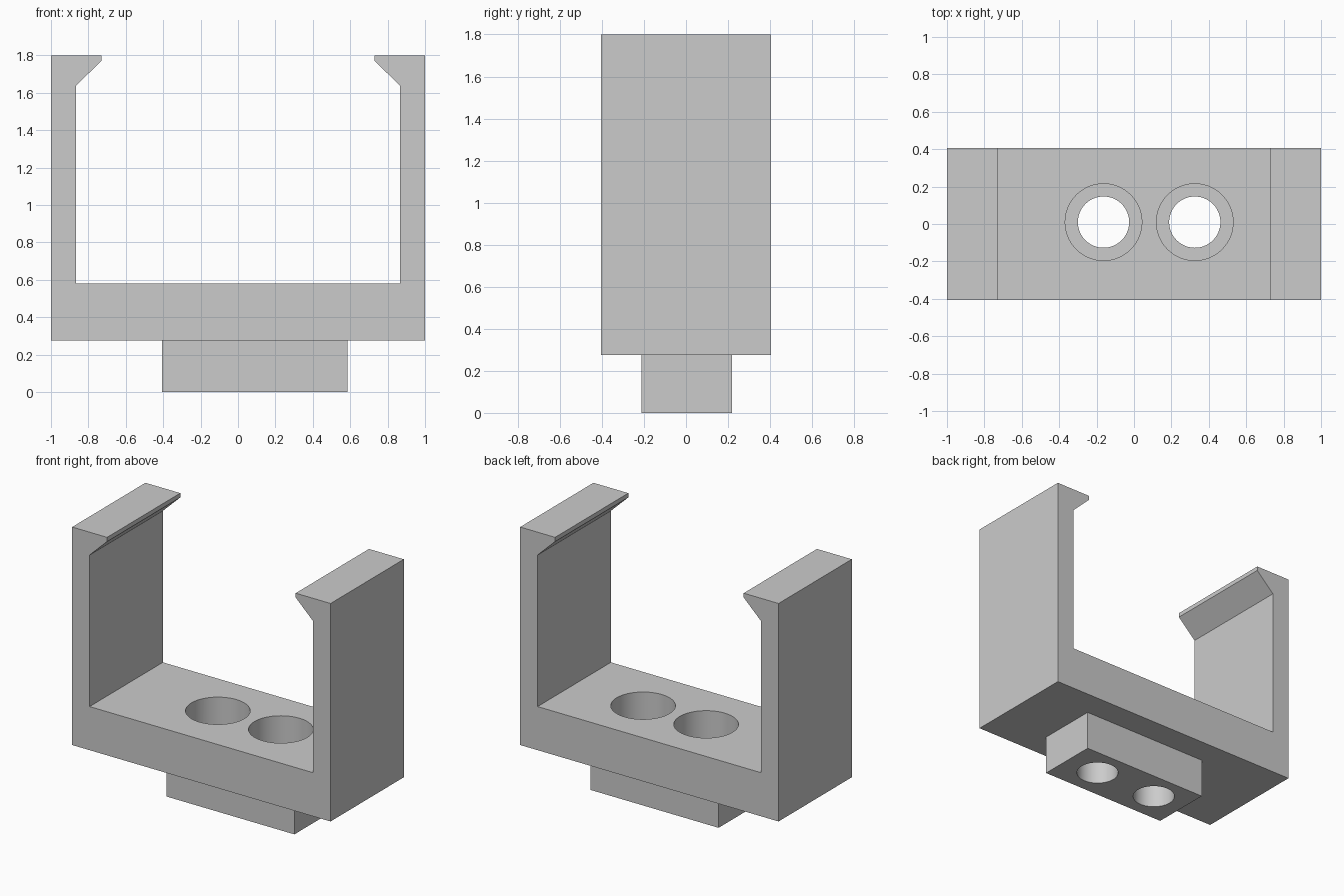
import bpy, bmesh
from mathutils import Matrix

if "Cube" in bpy.data.objects:
    bpy.data.objects.remove(bpy.data.objects["Cube"])

grey = bpy.data.materials.new("light_grey")
grey.diffuse_color = (0.6, 0.6, 0.6, 1)
grey.use_nodes = True
grey.node_tree.nodes["Principled BSDF"].inputs["Base Color"].default_value = grey.diffuse_color


def to_object(name, bm):
    bmesh.ops.recalc_face_normals(bm, faces=bm.faces)
    mesh = bpy.data.meshes.new(name)
    bm.to_mesh(mesh)
    bm.free()
    obj = bpy.data.objects.new(name, mesh)
    obj.data.materials.append(grey)
    bpy.context.collection.objects.link(obj)
    return obj


def cylinder(name, x, y, z0, z1, radius):
    bm = bmesh.new()
    bmesh.ops.create_cone(bm, cap_ends=True, segments=72, radius1=radius,
                          radius2=radius, depth=z1 - z0,
                          matrix=Matrix.Translation((x, y, (z0 + z1) / 2)))
    return to_object(name, bm)


def combine(target, other, operation):
    mod = target.modifiers.new(operation, 'BOOLEAN')
    mod.operation = operation
    mod.solver = 'EXACT'
    mod.object = other
    bpy.context.view_layer.objects.active = target
    bpy.ops.object.modifier_apply(modifier=mod.name)
    bpy.data.objects.remove(other)


# U-shaped clip: mirrored half profile with hooked lips, extruded along y
half = [(1, 0.275), (1, 1.8), (0.73, 1.8), (0.73, 1.77), (0.865, 1.64), (0.865, 0.58)]
profile = half + [(-x, z) for x, z in reversed(half)]
bm = bmesh.new()
face = bm.faces.new([bm.verts.new((x, -0.405, z)) for x, z in profile])
ext = bmesh.ops.extrude_face_region(bm, geom=[face])
bmesh.ops.translate(bm, vec=(0, 0.81, 0),
                    verts=[v for v in ext["geom"] if isinstance(v, bmesh.types.BMVert)])
clip = to_object("clip_bracket", bm)

# Mounting block under the base, overlapping into it before the union
bm = bmesh.new()
bmesh.ops.create_cube(bm, size=1, matrix=Matrix.Translation((0.09, 0.003, 0.19))
                      @ Matrix.Diagonal((0.99, 0.43, 0.38, 1)))
combine(clip, to_object("mounting_block", bm), 'UNION')

# Two counterbored screw holes
for x in (-0.163, 0.325):
    combine(clip, cylinder("screw_hole", x, 0.01, -0.1, 0.7, 0.137), 'DIFFERENCE')
    combine(clip, cylinder("counterbore", x, 0.01, 0.275, 0.75, 0.205), 'DIFFERENCE')

# Smooth hole walls with crisp edges
bpy.ops.object.select_all(action='DESELECT')
clip.select_set(True)
bpy.context.view_layer.objects.active = clip
bpy.ops.object.shade_smooth_by_angle()
